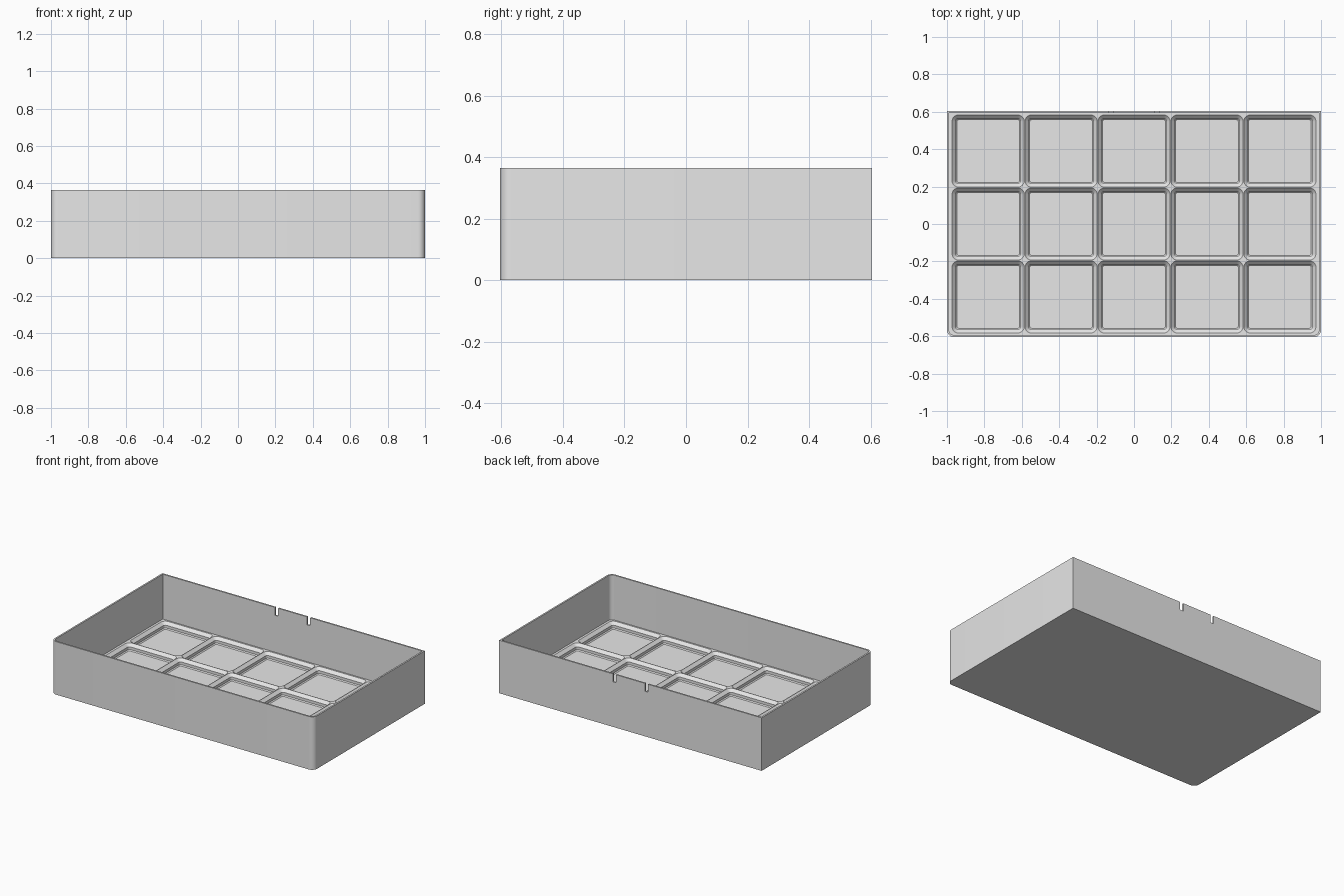
import bpy, bmesh
from math import cos, sin, pi, radians

cube = bpy.data.objects.get("Cube")
if cube:
    bpy.data.objects.remove(cube, do_unlink=True)

HX, HY, HEIGHT = 1.0, 0.605, 0.365
WALL, CORNER = 0.011, 0.038
PITCH, COLS, ROWS = 0.39, 5, 3
FLOOR, RIDGE = 0.012, 0.056
SEGS = 8

grey = bpy.data.materials.new("light grey plastic")
grey.diffuse_color = (0.8, 0.8, 0.8, 1)
grey.use_nodes = True
grey.node_tree.nodes["Principled BSDF"].inputs["Base Color"].default_value = (0.8, 0.8, 0.8, 1)


def outline(hx, hy, front_r, back_r, z, cx=0, cy=0):
    """Counter-clockwise rectangle with separate front and back corner radii."""
    pts = []
    corners = [(1, 1, back_r), (-1, 1, back_r), (-1, -1, front_r), (1, -1, front_r)]
    for i, (sx, sy, r) in enumerate(corners):
        for k in range(SEGS + 1):
            a = (i + k / SEGS) * pi / 2
            pts.append((cx + sx * (hx - r) + r * cos(a), cy + sy * (hy - r) + r * sin(a), z))
    return pts


def loft(bm, outlines, cap_start=False, cap_end=False):
    rings = [[bm.verts.new(p) for p in o] for o in outlines]
    for a, b in zip(rings, rings[1:]):
        for i in range(len(a)):
            j = (i + 1) % len(a)
            bm.faces.new((a[i], a[j], b[j], b[i]))
    if cap_start:
        bm.faces.new(rings[0][::-1])
    if cap_end:
        bm.faces.new(rings[-1])


def finish(bm, name):
    bmesh.ops.remove_doubles(bm, verts=bm.verts, dist=0.0001)
    mesh = bpy.data.meshes.new(name)
    bm.to_mesh(mesh)
    bm.free()
    mesh.materials.append(grey)
    obj = bpy.data.objects.new(name, mesh)
    bpy.context.collection.objects.link(obj)
    return obj


def activate(obj):
    bpy.ops.object.select_all(action="DESELECT")
    obj.select_set(True)
    bpy.context.view_layer.objects.active = obj


# Drawer shell: rounded front corners, square back corners
ix, iy, ir = HX - WALL, HY - WALL, CORNER - WALL
bm = bmesh.new()
loft(bm, [outline(HX, HY, CORNER, 0, 0),
          outline(HX, HY, CORNER, 0, HEIGHT),
          outline(ix, iy, ir, 0, HEIGHT),
          outline(ix, iy, ir, 0, FLOOR / 2)], True, True)
shell = finish(bm, "drawer_shell")

# Two slots in the top of the back wall
bm = bmesh.new()
for side in (-1, 1):
    made = bmesh.ops.create_cube(bm, size=1)["verts"]
    bmesh.ops.scale(bm, vec=(0.025, 0.06, 0.11), verts=made)
    bmesh.ops.translate(bm, vec=(side * 0.122, HY, HEIGHT), verts=made)
cutter = finish(bm, "slot_cutter")
cutter.hide_render = True
cut = shell.modifiers.new("slots", "BOOLEAN")
cut.operation = "DIFFERENCE"
cut.solver = "EXACT"
cut.object = cutter
activate(shell)
bpy.ops.object.modifier_apply(modifier="slots")
bpy.data.objects.remove(cutter, do_unlink=True)

# Grid floor: flat margin around the cells, then stepped pockets
bm = bmesh.new()
loft(bm, [outline(ix, iy, ir, 0, RIDGE),
          outline(PITCH * COLS / 2, PITCH * ROWS / 2, 0, 0, RIDGE)])
steps = [(0.002, RIDGE), (0.021, RIDGE - 0.019), (0.021, FLOOR + 0.0065), (0.0275, FLOOR)]
half = PITCH / 2
for col in range(COLS):
    for row in range(ROWS):
        cx = (col - (COLS - 1) / 2) * PITCH
        cy = (row - (ROWS - 1) / 2) * PITCH
        rings = [outline(half, half, 0, 0, RIDGE, cx, cy)]
        for inset, z in steps:
            r = max(0.037 - inset, 0.009)
            rings.append(outline(half - inset, half - inset, r, r, z, cx, cy))
        loft(bm, rings, cap_end=True)
grid = finish(bm, "grid_floor")

for obj in (shell, grid):
    activate(obj)
    bpy.ops.object.shade_smooth_by_angle(angle=radians(30))
